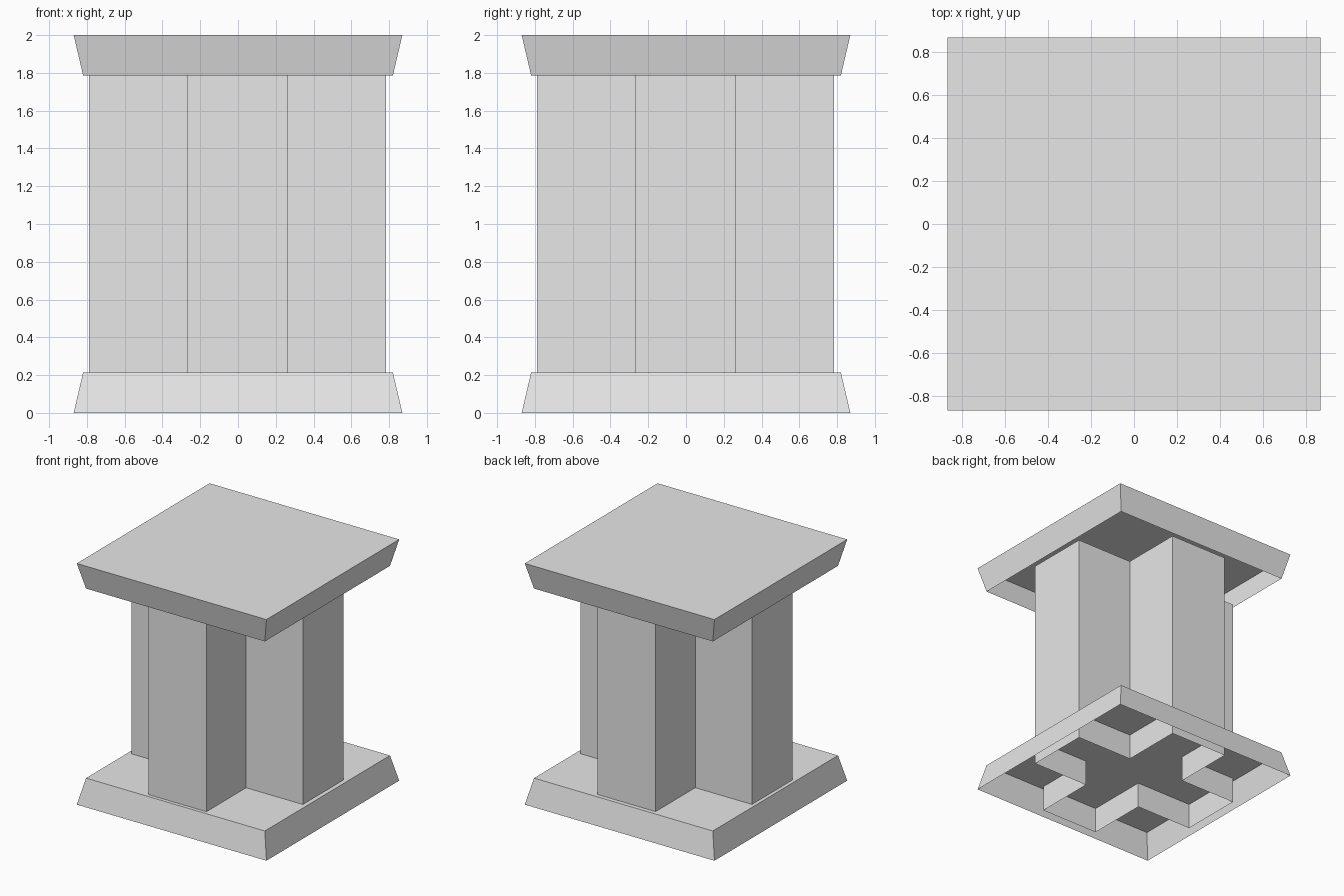
import bpy
import bmesh

cube = bpy.data.objects.get("Cube")
if cube:
    bpy.data.objects.remove(cube, do_unlink=True)

# Single plain grey
grey = bpy.data.materials.new("light grey stone")
grey.use_nodes = True
colour = (0.8, 0.8, 0.8, 1)
grey.diffuse_color = colour
grey.node_tree.nodes["Principled BSDF"].inputs["Base Color"].default_value = colour


def square(r):
    return [(-r, -r), (r, -r), (r, r), (-r, r)]


def shell(name, low, high, z0, z1):
    """Flat-sided shell between two matching outlines: closed top, open bottom."""
    bm = bmesh.new()
    bottom = [bm.verts.new((x, y, z0)) for x, y in low]
    top = [bm.verts.new((x, y, z1)) for x, y in high]
    n = len(bottom)
    for i in range(n):
        j = (i + 1) % n
        bm.faces.new((bottom[i], bottom[j], top[j], top[i]))
    bm.faces.new(top)
    mesh = bpy.data.meshes.new(name)
    bm.to_mesh(mesh)
    bm.free()
    mesh.materials.append(grey)
    obj = bpy.data.objects.new(name, mesh)
    bpy.context.collection.objects.link(obj)
    return obj


OUTER, INNER = 0.87, 0.82
BASE_TOP, CAP_BOTTOM, HEIGHT = 0.214, 1.786, 2.0

# Tapered base and flared cap, both hollow from below
shell("base", square(OUTER), square(INNER), 0, BASE_TOP)
shell("cap", square(INNER), square(OUTER), CAP_BOTTOM, HEIGHT)

# Cross-shaped column: one arm's three corners turned through four quarters
ARM, HALF = 0.787, 0.267
cross = []
corners = [(ARM, -HALF), (ARM, HALF), (HALF, HALF)]
for quarter in range(4):
    cross += corners
    corners = [(-y, x) for x, y in corners]
column = shell("cross_column", cross, cross, 0, CAP_BOTTOM)
column.location = (-0.003, -0.003, 0)
